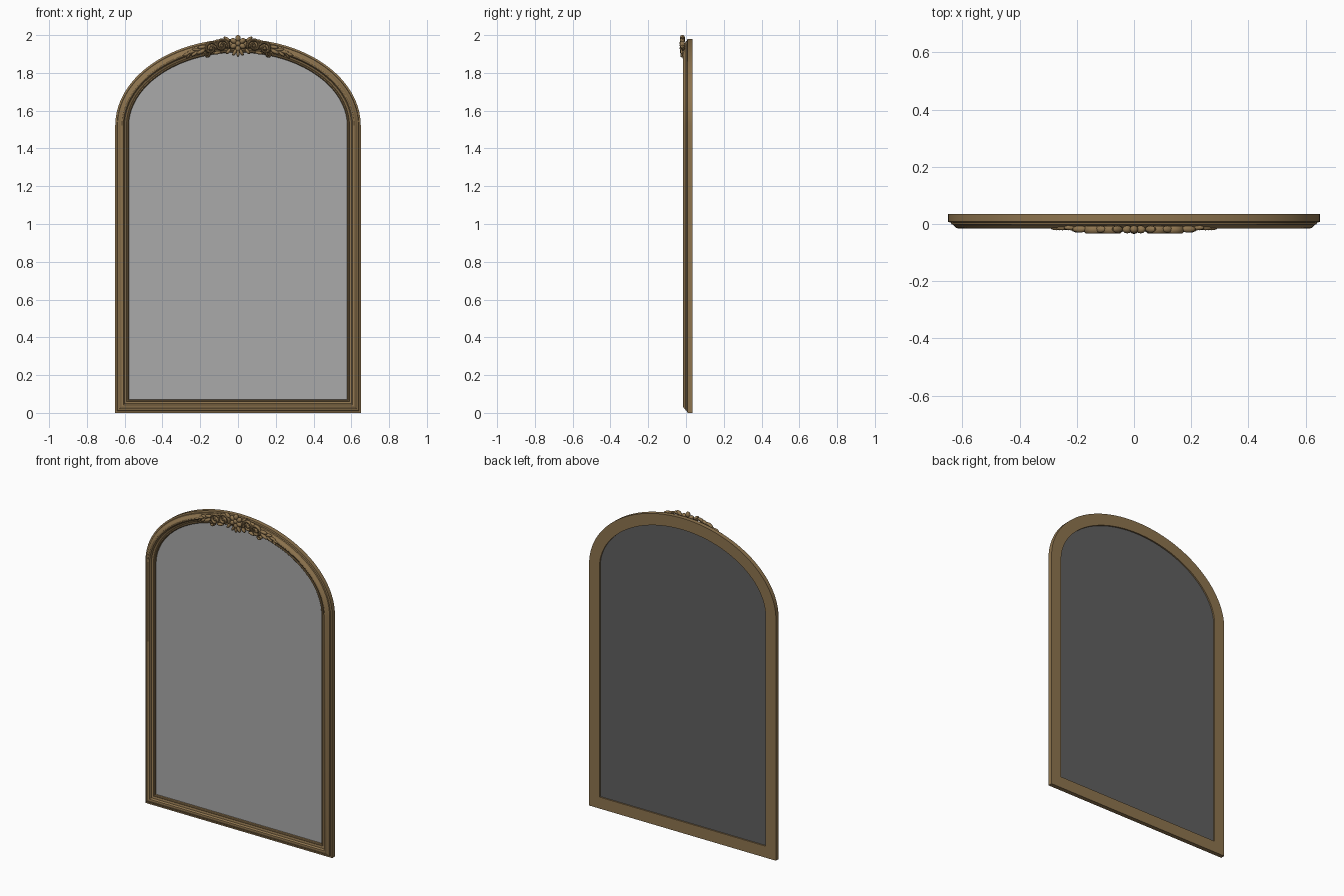
import bpy, bmesh, math
from mathutils import Matrix, Vector

if "Cube" in bpy.data.objects:
    bpy.data.objects.remove(bpy.data.objects["Cube"])

HALF_W, SPRING, RISE = 0.65, 1.52, 0.46     # outer half width, arch start, arch rise


def material(name, rgb):
    m = bpy.data.materials.new(name)
    m.diffuse_color = (*rgb, 1)
    m.use_nodes = True
    m.node_tree.nodes["Principled BSDF"].inputs["Base Color"].default_value = m.diffuse_color
    return m


GOLD = material("antique gold", (0.27, 0.175, 0.077))
SILVER = material("mirror silver", (0.40, 0.40, 0.40))
BACKING = material("dark backing", (0.115, 0.115, 0.115))


def finish(name, bm, *mats):
    bmesh.ops.recalc_face_normals(bm, faces=bm.faces[:])
    me = bpy.data.meshes.new(name)
    bm.to_mesh(me)
    bm.free()
    for m in mats:
        me.materials.append(m)
    ob = bpy.data.objects.new(name, me)
    bpy.context.collection.objects.link(ob)
    return ob


def outline(d, n=64):
    """Arched outline moved inward by d, as (x, z) points."""
    pts = [(-HALF_W + d, d), (HALF_W - d, d)]
    for i in range(n + 1):
        t = math.pi * i / n
        nrm = Vector((math.cos(t) / HALF_W, math.sin(t) / RISE)).normalized()
        pts.append((HALF_W * math.cos(t) - d * nrm.x,
                    SPRING + RISE * math.sin(t) - d * nrm.y))
    return pts


# Frame: moulding profile (inward distance, y) swept round the outline
PROFILE = [(0, 0.035), (0, 0.008), (0.006, 0.006), (0.010, 0.006), (0.012, -0.001),
           (0.018, -0.003), (0.024, -0.009), (0.029, -0.014), (0.036, -0.016),
           (0.043, -0.014), (0.047, -0.008), (0.049, -0.003), (0.056, -0.001),
           (0.060, 0.003), (0.062, -0.001), (0.067, -0.002), (0.071, 0.002),
           (0.072, 0.010), (0.072, 0.035)]
bm = bmesh.new()
rings = [[bm.verts.new((x, y, z)) for x, z in outline(d)] for d, y in PROFILE]
for a, b in zip(rings, rings[1:] + rings[:1]):
    for i in range(len(a)):
        j = (i + 1) % len(a)
        bm.faces.new((a[i], a[j], b[j], b[i]))
finish("frame", bm, GOLD)

# Mirror pane: silver in front, dark backing behind
bm = bmesh.new()
front = bm.faces.new([bm.verts.new((x, 0.012, z)) for x, z in outline(0.070)])
ext = bmesh.ops.extrude_face_region(bm, geom=[front])["geom"]
bmesh.ops.translate(bm, vec=(0, 0.014, 0),
                    verts=[v for v in ext if isinstance(v, bmesh.types.BMVert)])
if front.is_valid is False or len([f for f in bm.faces if len(f.verts) > 4]) < 2:
    bm.faces.new([v for v in bm.verts if v.co.y < 0.013])
pane = finish("mirror_pane", bm, SILVER, BACKING)
for p in pane.data.polygons:
    p.material_index = 1 if p.center.y > 0.015 else 0


# Ornament helpers
def blob(bm, x, z, length, width, angle=0, y=-0.018, depth=0.012):
    """Flattened ellipsoid for petals, leaves and beads."""
    mat = (Matrix.Translation((x, y, z)) @ Matrix.Rotation(-angle, 4, "Y")
           @ Matrix.Diagonal((length, depth, width, 1)))
    bmesh.ops.create_uvsphere(bm, u_segments=14, v_segments=8, radius=1, matrix=mat)


def tube(bm, pts, r0, r1, y=-0.02):
    """Tapered round strip along (x, z) points."""
    prev, n = None, 10
    for i, p in enumerate(pts):
        a, b = Vector(pts[max(i - 1, 0)]), Vector(pts[min(i + 1, len(pts) - 1)])
        t = (b - a).normalized()
        r = r0 + (r1 - r0) * i / (len(pts) - 1)
        ring = []
        for k in range(n):
            c, s = math.cos(k * math.tau / n), math.sin(k * math.tau / n)
            ring.append(bm.verts.new((p[0] - t.y * c * r, y + s * 0.013, p[1] + t.x * c * r)))
        if prev:
            for k in range(n):
                m = (k + 1) % n
                bm.faces.new((prev[k], prev[m], ring[m], ring[k]))
        else:
            bm.faces.new(ring)
        prev = ring
    bm.faces.new(prev)


def spiral(cx, cz, r0, r1, a0, a1, n=36):
    pts = []
    for i in range(n + 1):
        f = i / n
        a, r = math.radians(a0 + (a1 - a0) * f), r0 + (r1 - r0) * f
        pts.append((cx + r * math.cos(a), cz + r * math.sin(a)))
    return pts


# Crest rosette
bm = bmesh.new()
for k in range(6):
    a = math.radians(90 + 60 * k)
    blob(bm, 0.027 * math.cos(a), 1.956 + 0.027 * math.sin(a), 0.018, 0.014, a,
         y=-0.019, depth=0.014)
blob(bm, 0, 1.956, 0.014, 0.014, y=-0.022, depth=0.013)
for a in (-60, -90, -120):
    r = math.radians(a)
    blob(bm, 0.035 * math.cos(r), 1.94 + 0.035 * math.sin(r), 0.022, 0.009, r)
finish("crest_rosette", bm, GOLD)

# Crest scrolls and leaves, built on the right then mirrored
bm = bmesh.new()
tube(bm, spiral(0.085, 1.945, 0.036, 0.008, 200, -290), 0.009, 0.005)       # inner scroll
tube(bm, spiral(0.142, 1.930, 0.034, 0.008, 150, -300), 0.009, 0.005)       # outer scroll
tube(bm, spiral(0.165, 1.898, 0.016, 0.004, 120, 480), 0.006, 0.004, -0.016)  # small curl
blob(bm, 0.085, 1.945, 0.010, 0.010, y=-0.02, depth=0.014)
blob(bm, 0.142, 1.930, 0.010, 0.010, y=-0.02, depth=0.014)
for x, z, l, w, deg in ((0.058, 1.978, 0.022, 0.009, 35), (0.050, 1.915, 0.020, 0.009, -50),
                        (0.110, 1.907, 0.024, 0.009, -10), (0.118, 1.966, 0.020, 0.008, -25),
                        (0.190, 1.937, 0.026, 0.010, -10), (0.195, 1.912, 0.028, 0.010, -25)):
    blob(bm, x, z, l, w, math.radians(deg))
for x, z, l, w, deg in ((0.220, 1.924, 0.026, 0.009, 5), (0.228, 1.902, 0.024, 0.008, -35),
                        (0.250, 1.910, 0.024, 0.008, -15), (0.272, 1.899, 0.022, 0.007, -25),
                        (0.262, 1.888, 0.016, 0.006, -50)):
    blob(bm, x, z, l, w, math.radians(deg), y=-0.013, depth=0.009)
scroll = finish("crest_scrolls", bm, GOLD)
mod = scroll.modifiers.new("mirror", "MIRROR")
mod.use_axis = (True, False, False)
mod.use_mirror_merge = False

# Smooth shading with crisp mouldings
bpy.ops.object.select_all(action="SELECT")
bpy.context.view_layer.objects.active = scroll
bpy.ops.object.shade_smooth_by_angle(angle=math.radians(30))
